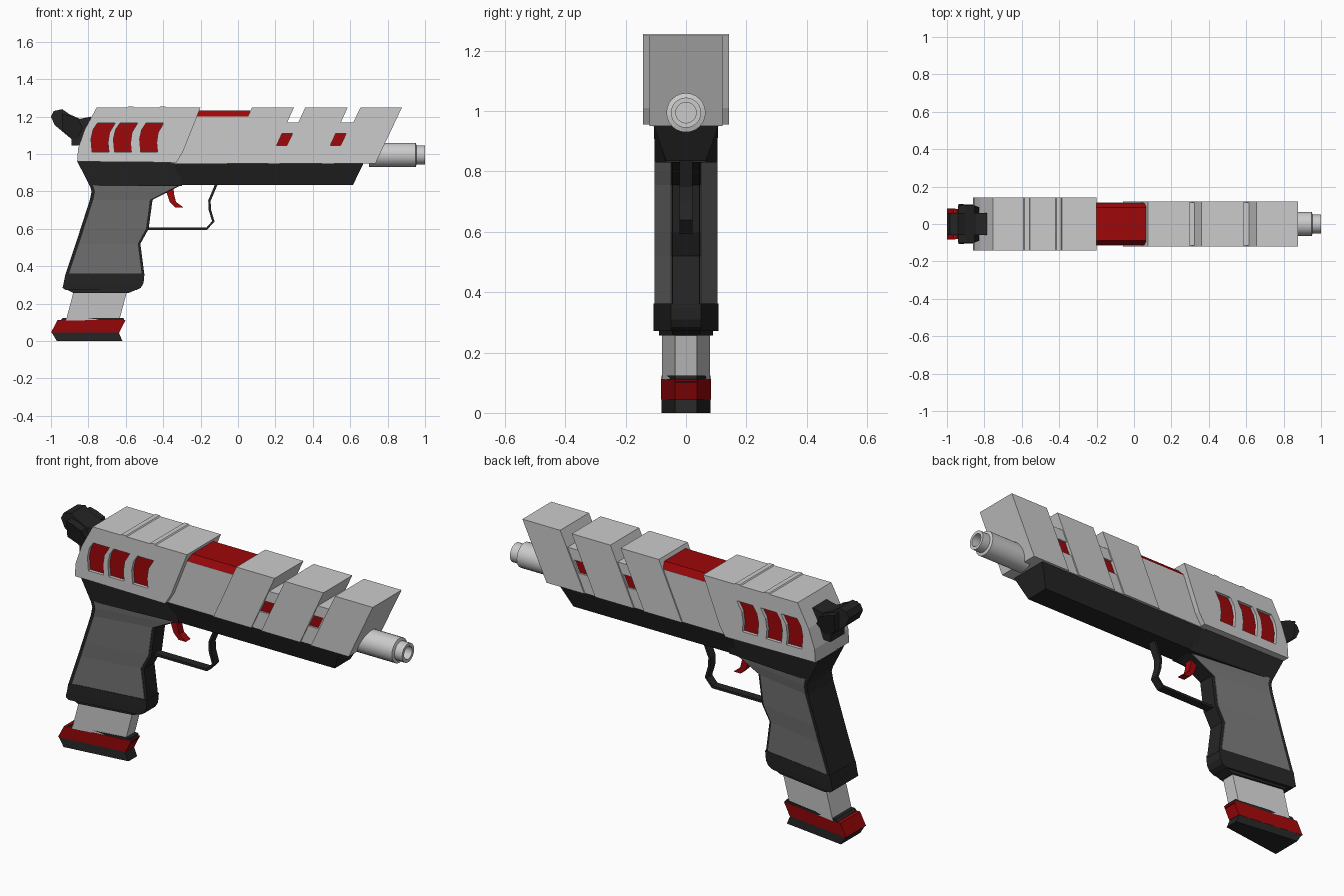
import bpy, bmesh, math
from mathutils import Vector

if "Cube" in bpy.data.objects:
    bpy.data.objects.remove(bpy.data.objects["Cube"])


def material(name, rgb):
    m = bpy.data.materials.new(name)
    m.diffuse_color = (*rgb, 1)
    m.use_nodes = True
    m.node_tree.nodes["Principled BSDF"].inputs["Base Color"].default_value = m.diffuse_color
    return m


DARK = material("dark_polymer", (0.018, 0.018, 0.018))
RED = material("red_accent", (0.34, 0.002, 0.003))
PANEL = material("panel_grey", (0.17, 0.17, 0.17))


def loft(name, rings, mat=None):
    """Join matching rings of points into a closed solid."""
    bm = bmesh.new()
    vs = [[bm.verts.new(p) for p in r] for r in rings]
    n = len(rings[0])
    for a, b in zip(vs, vs[1:]):
        for i in range(n):
            j = (i + 1) % n
            bm.faces.new((a[i], a[j], b[j], b[i]))
    bm.faces.new(vs[0][::-1])
    bm.faces.new(vs[-1])
    bmesh.ops.recalc_face_normals(bm, faces=bm.faces)
    me = bpy.data.meshes.new(name)
    bm.to_mesh(me)
    bm.free()
    ob = bpy.data.objects.new(name, me)
    bpy.context.collection.objects.link(ob)
    if mat:
        me.materials.append(mat)
    return ob


def prism(name, pts, w, mat=None):
    """Side profile (x, z[, own half width]) extruded both ways in y."""
    def ring(s):
        return [(p[0], s * (p[2] if len(p) > 2 else w), p[1]) for p in pts]
    return loft(name, [ring(-1), ring(1)], mat)


def stack(name, levels, wb, wf, mat=None):
    """Upright block narrowing towards the front; levels are (z, back x, front x)."""
    return loft(name, [[(b, -wb, z), (f, -wf, z), (f, wf, z), (b, wb, z)]
                       for z, b, f in levels], mat)


def strip(name, path, t, w, mat):
    """Thin flat band following a side-view path."""
    left, right = [], []
    for i, p in enumerate(path):
        a = Vector(path[max(i - 1, 0)])
        b = Vector(path[min(i + 1, len(path) - 1)])
        d = (b - a).normalized()
        n = Vector((-d.y, d.x)) * t / 2
        left.append(tuple(Vector(p) + n))
        right.append(tuple(Vector(p) - n))
    return prism(name, left + right[::-1], w, mat)


def cut(ob, pts):
    cutter = prism("window_cutter", pts, 0.3)
    cutter.hide_render = True
    m = ob.modifiers.new("window", 'BOOLEAN')
    m.operation, m.solver, m.object = 'DIFFERENCE', 'EXACT', cutter
    bpy.context.view_layer.objects.active = ob
    bpy.ops.object.modifier_apply(modifier=m.name)
    bpy.data.objects.remove(cutter)


# Rear slide with two low ridges and three curved windows
rear = prism("rear_slide", [
    (-.86, .96), (-.855, 1.03), (-.82, 1.13), (-.755, 1.25),
    (-.59, 1.25), (-.585, 1.255), (-.56, 1.255), (-.555, 1.25),
    (-.42, 1.25), (-.415, 1.255), (-.39, 1.255), (-.385, 1.25),
    (-.20, 1.25), (-.295, 1.01), (-.33, .955)], .142)
for x in (-.69, -.57, -.43):
    cut(rear, [(x - .09, 1.01), (x - .096, 1.08), (x - .085, 1.13), (x - .062, 1.165),
               (x + .033, 1.165), (x + .003, 1.115), (x - .005, 1.06), (x, 1.01)])
prism("rear_window_core", [(-.81, .99), (-.77, 1.18), (-.40, 1.18), (-.42, .99)], .125, RED)

# Inner slide body: ejection section plus the floor of the slanted grooves, with two windows
inner = prism("inner_slide", [(-.36, .95), (-.25, 1.2), (.06, 1.2), (.12, 1.168),
                              (.75, 1.168), (.65, .95)], .114)
for x in (.20, .487):
    cut(inner, [(x, 1.047), (x + .03, 1.11), (x + .092, 1.11), (x + .062, 1.047)])
prism("front_window_core", [(.18, 1.03), (.20, 1.13), (.60, 1.13), (.58, 1.03)], .104, RED)

# Three slanted slide fins (bottom back, top back, top front, bottom front)
for i, (a, b, c, d) in enumerate([(-.06, .075, .30, .162), (.222, .36, .587, .449),
                                  (.513, .655, .877, .735)]):
    prism(f"slide_fin_{i + 1}", [(a, .95), (b, 1.25), (c, 1.25), (d, .95)], .121)

# Red chamfered port cover
prism("port_cover", [(-.24, 1.19, .114), (-.24, 1.205, .112), (-.24, 1.232, .088),
                     (.065, 1.232, .088), (.065, 1.205, .112), (.065, 1.19, .114)], .11, RED)

# Barrel with stepped hollow muzzle
SEG = 24
barrel = loft("barrel", [
    [(x, r * math.cos(i * math.tau / SEG), .995 + r * math.sin(i * math.tau / SEG))
     for i in range(SEG)]
    for x, r in ((.7, .065), (.95, .065), (.955, .05), (1, .05), (1, .034), (.9, .034))])
barrel.select_set(True)
bpy.context.view_layer.objects.active = barrel
bpy.ops.object.shade_smooth_by_angle(angle=math.radians(35))

# Lower frame: rear block over the grip, tapered front
prism("rear_frame", [(-.86, .962, .106), (-.793, .83, .104), (-.30, .83, .066),
                     (-.32, .957, .106)], .1, DARK)
prism("front_frame", [(-.34, .953, .108), (.672, .953, .108), (.615, .835, .066),
                      (-.34, .835, .066)], .1, DARK)

# Grip: wedge-section dark core, grey side panels, dark lower band
grip = [(.35, -.925, -.50), (.52, -.868, -.522), (.60, -.842, -.478),
        (.755, -.792, -.457), (.80, -.783, -.37), (.835, -.793, -.30)]
stack("grip_core", grip, .105, .044, DARK)
stack("grip_panels", [(z, b + .018, f - .014) for z, b, f in grip], .104, .049, PANEL)
stack("grip_band_bottom", [(.257, -.88, -.585), (.285, -.937, -.52)], .09, .044, DARK)
stack("grip_band", [(.272, -.92, -.545), (.285, -.938, -.52), (.31, -.932, -.505),
                    (.362, -.922, -.50)], .107, .05, DARK)

# Magazine and layered base plate
stack("magazine", [(.11, -.92, -.635), (.28, -.875, -.59)], .08, .036)
stack("base_lip", [(.10, -.96, -.605), (.124, -.935, -.612)], .081, .036, DARK)
stack("base_red_band", [(.045, -1, -.635), (.112, -.965, -.602)], .083, .037, RED)
stack("base_foot", [(0, -.968, -.618), (.045, -.995, -.637)], .082, .036, DARK)

# Trigger and guard
prism("trigger", [(-.41, .84), (-.345, .84), (-.343, .79), (-.332, .745), (-.293, .715),
                  (-.335, .715), (-.365, .745), (-.38, .79)], .02, RED)
strip("trigger_guard", [(-.115, .84), (-.153, .75), (-.15, .70), (-.132, .64),
                        (-.168, .60), (-.50, .60)], .013, .022, DARK)

# Hammer: narrow spur and wider shoulders
prism("hammer_spur", [(-1, 1.20), (-.985, 1.23), (-.94, 1.24), (-.90, 1.212), (-.845, 1.188),
                      (-.785, 1.20), (-.80, 1.05), (-.89, 1.045), (-.89, 1.08),
                      (-.98, 1.155)], .058, DARK)
prism("hammer_shoulders", [(-.94, 1.128, .09), (-.94, 1.215, .1), (-.90, 1.205, .1),
                           (-.853, 1.185, .1), (-.83, 1.14, .09), (-.86, 1.08, .06),
                           (-.89, 1.085, .06)], .1, DARK)
